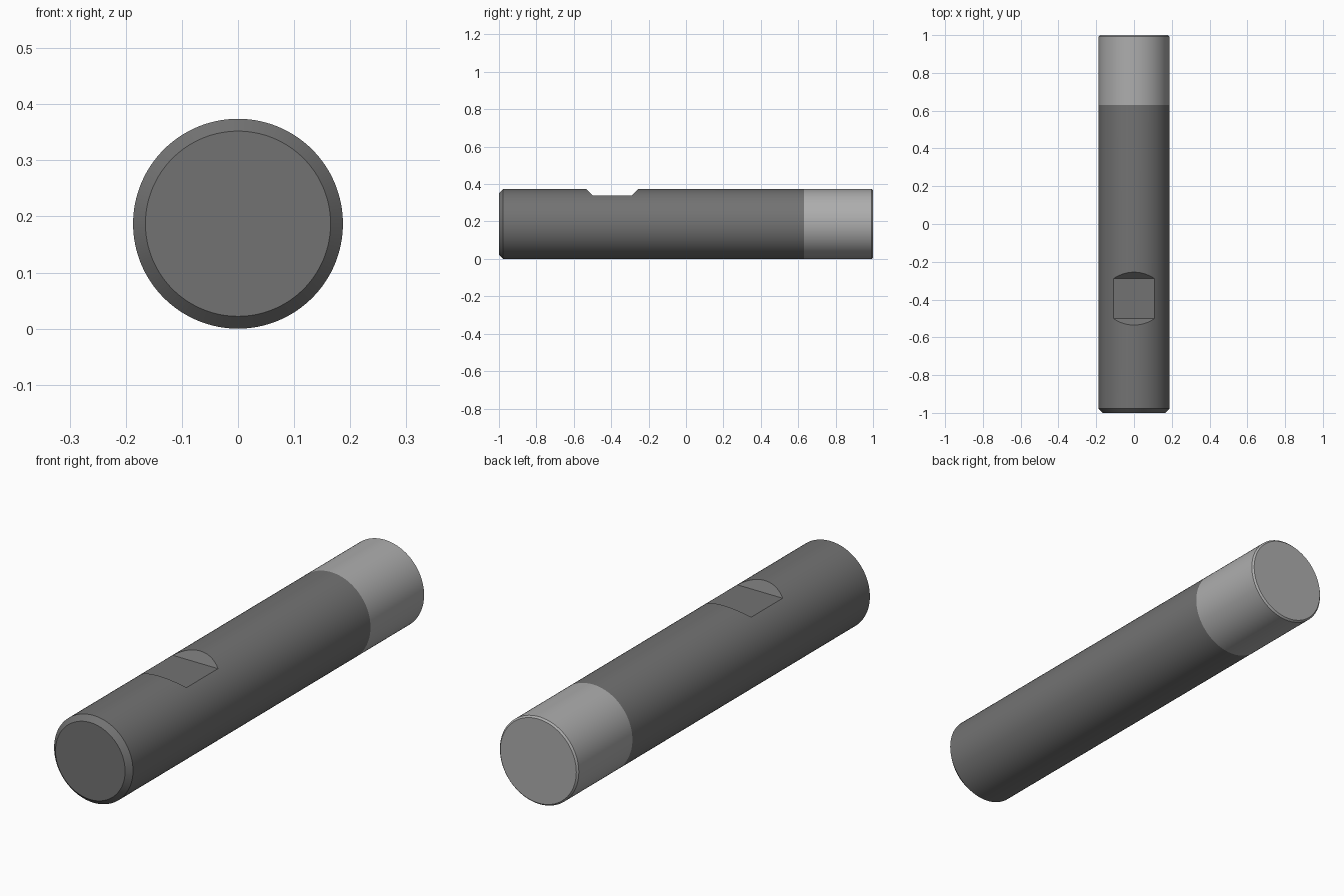
import bpy, bmesh, math

if "Cube" in bpy.data.objects:
    bpy.data.objects.remove(bpy.data.objects["Cube"])

R = 0.187
SEGMENTS = 128


def grey(name, value):
    mat = bpy.data.materials.new(name)
    mat.diffuse_color = (value, value, value, 1)
    mat.use_nodes = True
    mat.node_tree.nodes["Principled BSDF"].inputs["Base Color"].default_value = mat.diffuse_color
    return mat


def make_object(name, bm):
    bmesh.ops.recalc_face_normals(bm, faces=bm.faces)
    mesh = bpy.data.meshes.new(name)
    bm.to_mesh(mesh)
    bm.free()
    obj = bpy.data.objects.new(name, mesh)
    bpy.context.collection.objects.link(obj)
    return obj


def turned(name, profile, mat):
    """Closed round bar along y from (y, radius) stations."""
    bm = bmesh.new()
    rings = []
    for y, r in profile:
        rings.append([bm.verts.new((r * math.cos(2 * math.pi * i / SEGMENTS), y,
                                    R + r * math.sin(2 * math.pi * i / SEGMENTS)))
                      for i in range(SEGMENTS)])
    for a, b in zip(rings, rings[1:]):
        for i in range(SEGMENTS):
            j = (i + 1) % SEGMENTS
            bm.faces.new((a[i], a[j], b[j], b[i]))
    bm.faces.new(rings[0])
    bm.faces.new(rings[-1])
    obj = make_object(name, bm)
    obj.data.materials.append(mat)
    return obj


def smooth(obj):
    bpy.ops.object.select_all(action='DESELECT')
    obj.select_set(True)
    bpy.context.view_layer.objects.active = obj
    bpy.ops.object.shade_smooth_by_angle(angle=math.radians(25))


# Dark shank with a chamfered front end, and the light cutting end
shank = turned("shank", [(-1, R - 0.022), (-0.978, R), (0.63, R)], grey("dark_grey", 0.17))
tip = turned("cutting_end", [(0.63, R), (0.993, R), (1, R - 0.007)], grey("light_grey", 0.42))

# Clamping flat: trapezoid cutter with 45 degree ends
floor_z, rise = 0.34, 0.1
y0, y1 = -0.501, -0.289
bm = bmesh.new()
section = [(y0, floor_z), (y1, floor_z), (y1 + rise, floor_z + rise), (y0 - rise, floor_z + rise)]
face = bm.faces.new([bm.verts.new((-0.3, y, z)) for y, z in section])
new = bmesh.ops.extrude_face_region(bm, geom=[face])["geom"]
bmesh.ops.translate(bm, vec=(0.6, 0, 0),
                    verts=[v for v in new if isinstance(v, bmesh.types.BMVert)])
cutter = make_object("flat_cutter", bm)
cutter.hide_render = True

cut = shank.modifiers.new("clamping_flat", 'BOOLEAN')
cut.operation = 'DIFFERENCE'
cut.solver = 'EXACT'
cut.object = cutter
bpy.context.view_layer.objects.active = shank
bpy.ops.object.modifier_apply(modifier=cut.name)
bpy.data.objects.remove(cutter)

smooth(shank)
smooth(tip)
